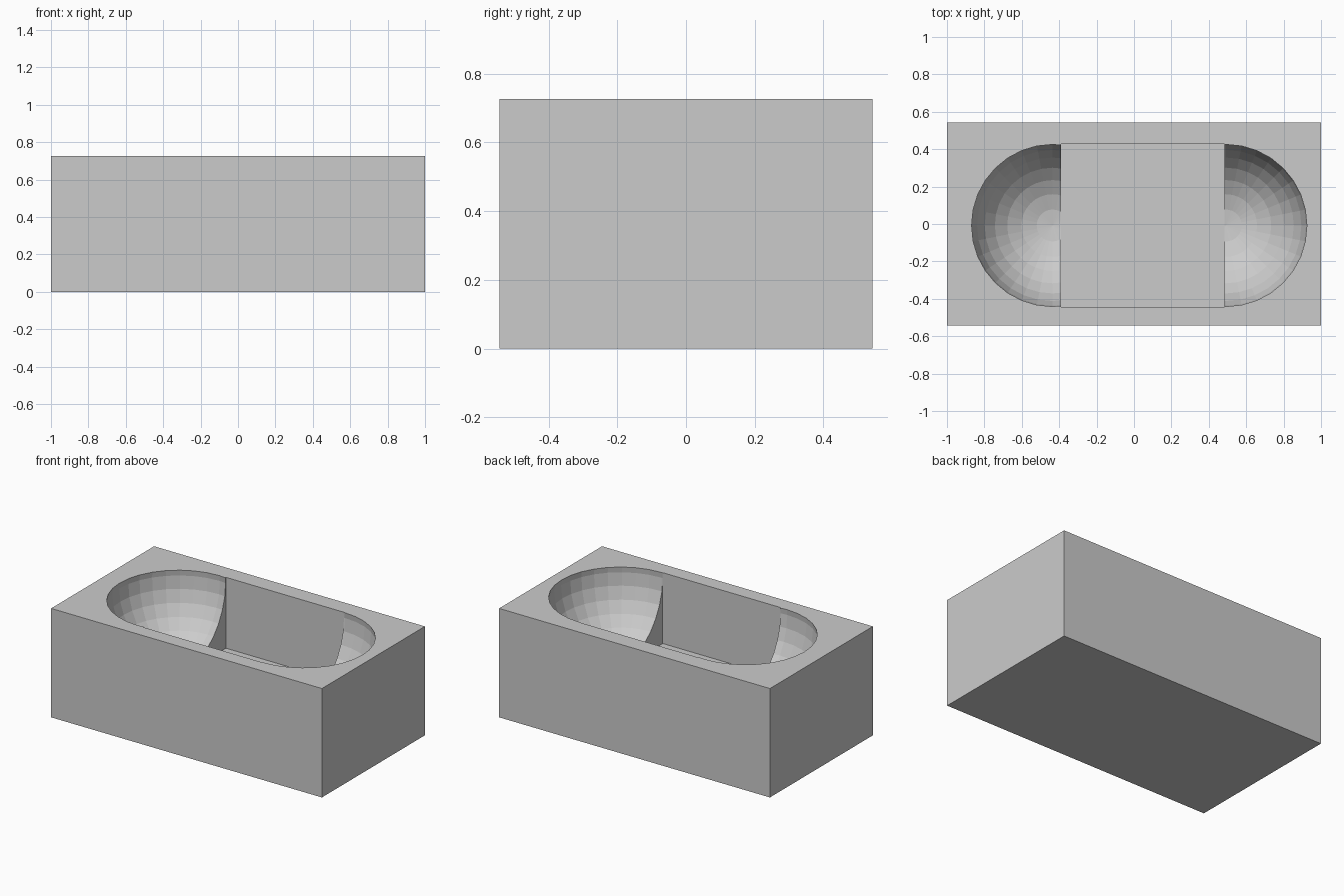
import bpy

if "Cube" in bpy.data.objects:
    bpy.data.objects.remove(bpy.data.objects["Cube"])

TOP = 0.727          # block height
R = 0.437            # radius of the scooped ends
CY, CZ = -0.008, 0.69  # shared centre line of the cavity


def cut(target, cutter):
    """Subtract a cutter from the target, then remove the cutter."""
    mod = target.modifiers.new("cut", "BOOLEAN")
    mod.operation = "DIFFERENCE"
    mod.solver = "EXACT"
    mod.object = cutter
    bpy.context.view_layer.objects.active = target
    bpy.ops.object.modifier_apply(modifier=mod.name)
    bpy.data.objects.remove(cutter)


# Solid rectangular block
bpy.ops.mesh.primitive_cube_add(size=1, location=(0, 0, TOP / 2))
basin = bpy.context.object
basin.name = "basin_block"
basin.scale = (2, 1.086, TOP)
bpy.ops.object.transform_apply(location=True, scale=True)

# Rounded scoops at both ends
for x in (-0.435, 0.491):
    bpy.ops.mesh.primitive_uv_sphere_add(segments=32, ring_count=16, radius=R,
                                         location=(x, CY, CZ))
    cut(basin, bpy.context.object)

# Square well between the scoops
bpy.ops.mesh.primitive_cube_add(size=0.872, location=(0.047, CY, CZ))
cut(basin, bpy.context.object)
